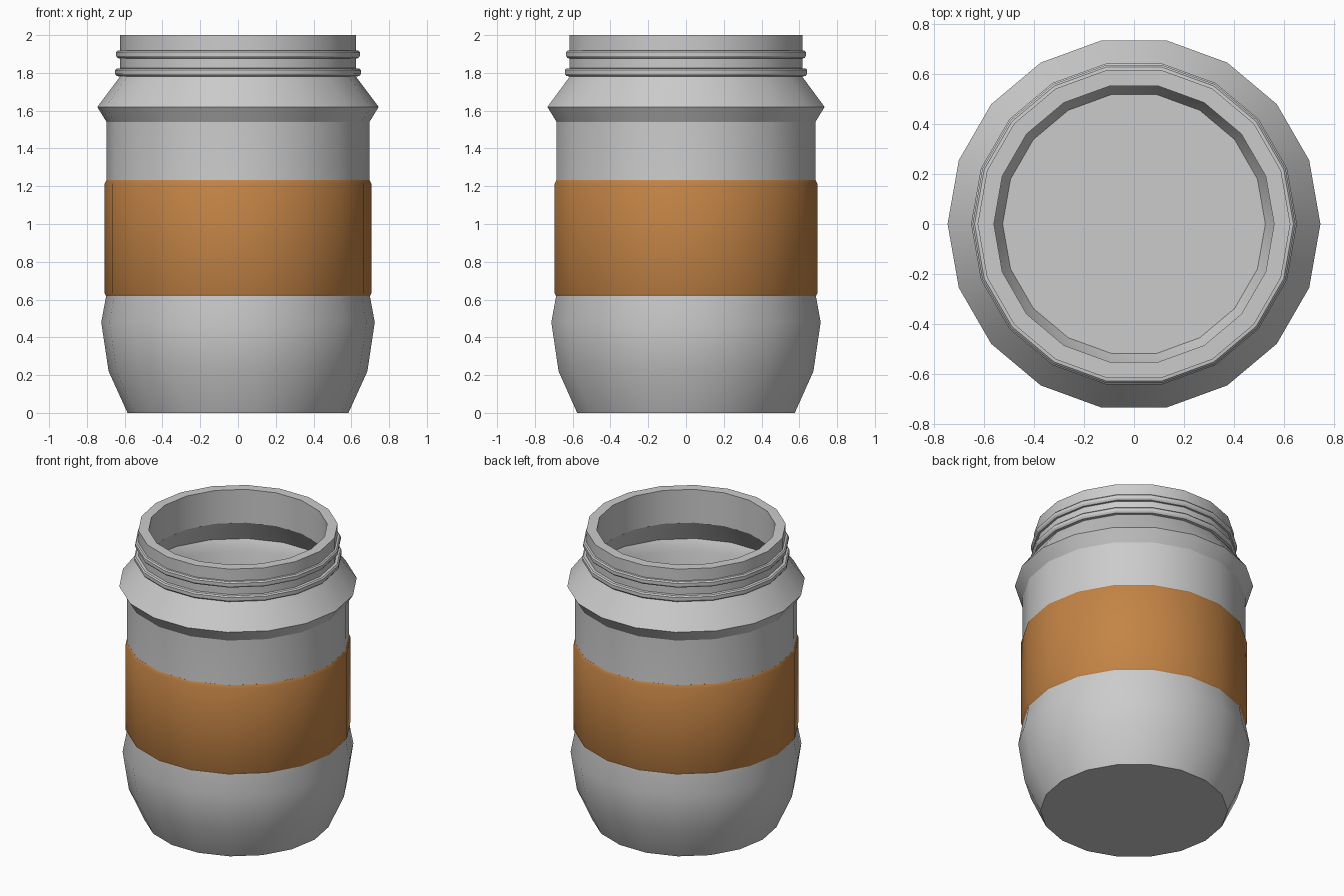
import bpy, bmesh
from math import cos, sin, pi, radians

if "Cube" in bpy.data.objects:
    bpy.data.objects.remove(bpy.data.objects["Cube"])

SIDES = 18


def lathe(name, profile, closed=False, color=None):
    """Revolve (radius, z) points around z; open profiles get capped ends."""
    bm = bmesh.new()
    rings = [[bm.verts.new((r * cos(2 * pi * i / SIDES), r * sin(2 * pi * i / SIDES), z))
              for i in range(SIDES)] for r, z in profile]
    pairs = list(zip(rings, rings[1:]))
    if closed:
        pairs.append((rings[-1], rings[0]))
    else:
        bm.faces.new(rings[0])
        bm.faces.new(rings[-1])
    for a, b in pairs:
        for i in range(SIDES):
            j = (i + 1) % SIDES
            bm.faces.new((a[i], a[j], b[j], b[i]))
    bmesh.ops.recalc_face_normals(bm, faces=bm.faces)
    mesh = bpy.data.meshes.new(name)
    bm.to_mesh(mesh)
    bm.free()
    obj = bpy.data.objects.new(name, mesh)
    bpy.context.collection.objects.link(obj)
    bpy.ops.object.select_all(action='DESELECT')
    obj.select_set(True)
    bpy.context.view_layer.objects.active = obj
    bpy.ops.object.shade_smooth_by_angle(angle=radians(30))
    if color:
        mat = bpy.data.materials.new(name)
        mat.diffuse_color = color
        mat.use_nodes = True
        mat.node_tree.nodes["Principled BSDF"].inputs["Base Color"].default_value = mat.diffuse_color
        mesh.materials.append(mat)
    return obj


# Hollow jar: outside from base to rim, then down the inner wall to the floor
outer = [(0.585, 0), (0.685, 0.22), (0.724, 0.48), (0.698, 0.62), (0.696, 1.54),
         (0.745, 1.62), (0.625, 1.78), (0.625, 2.0)]
inner = [(0.56, 2.0), (0.56, 1.77), (0.67, 1.61), (0.635, 1.54), (0.635, 0.62),
         (0.66, 0.48), (0.62, 0.24), (0.525, 0.06)]
lathe("jar_body", outer + inner)

# Screw thread ridges on the neck
for i, (z, r) in enumerate([(1.805, 0.651), (1.90, 0.645)]):
    lathe(f"neck_ridge_{i + 1}",
          [(0.61, z - 0.025), (r - 0.008, z - 0.022), (r, z - 0.01), (r, z + 0.01),
           (r - 0.008, z + 0.018), (0.61, z + 0.021)], closed=True)

# Coloured label band with softened edges
lathe("label_band",
      [(0.68, 0.615), (0.697, 0.615), (0.706, 0.632), (0.706, 1.213),
       (0.697, 1.232), (0.68, 1.232)], closed=True, color=(0.55, 0.23, 0.06, 1))
